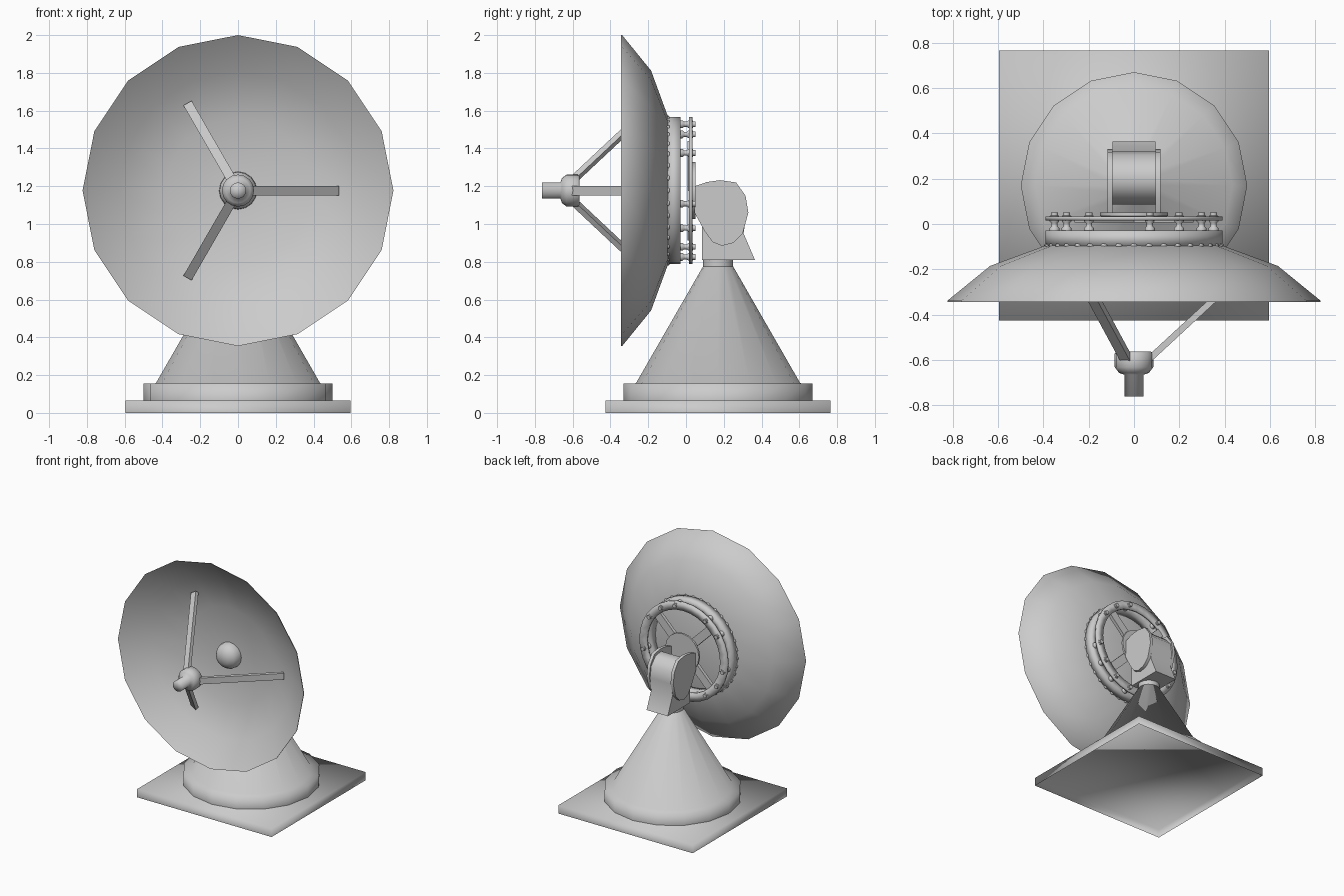
import bpy, bmesh, math
from math import sin, cos, pi, radians
from mathutils import Vector, Matrix

if "Cube" in bpy.data.objects:
    bpy.data.objects.remove(bpy.data.objects["Cube"])

DISH = Vector((0, 0, 1.177))     # dish axis passes through here along y
MAST_Y = 0.17


def finish(bm, name, smooth=None):
    bmesh.ops.remove_doubles(bm, verts=bm.verts, dist=1e-4)
    bmesh.ops.recalc_face_normals(bm, faces=bm.faces)
    me = bpy.data.meshes.new(name)
    bm.to_mesh(me)
    bm.free()
    ob = bpy.data.objects.new(name, me)
    bpy.context.collection.objects.link(ob)
    if smooth:
        bpy.context.view_layer.objects.active = ob
        ob.select_set(True)
        bpy.ops.object.shade_smooth_by_angle(angle=radians(smooth))
        ob.select_set(False)
    return ob


def lathe_into(bm, profile, segs, origin, axis, closed=False):
    """Spin (radius, along) points about the y or z axis."""
    rings = []
    for r, h in profile:
        ring = []
        for i in range(segs):
            a = 2 * pi * i / segs
            p = (r * cos(a), h, r * sin(a)) if axis == 'Y' else (r * cos(a), r * sin(a), h)
            ring.append(bm.verts.new(Vector(p) + Vector(origin)))
        rings.append(ring)
    pairs = list(zip(rings, rings[1:])) + ([(rings[-1], rings[0])] if closed else [])
    for a, b in pairs:
        for i in range(segs):
            j = (i + 1) % segs
            bm.faces.new((a[i], a[j], b[j], b[i]))


def lathe(name, profile, segs, origin, axis='Y', closed=False, smooth=180):
    bm = bmesh.new()
    lathe_into(bm, profile, segs, origin, axis, closed)
    return finish(bm, name, smooth)


def box_into(bm, size, matrix):
    return bmesh.ops.create_cube(bm, size=1, matrix=matrix @ Matrix.Diagonal((*size, 1)))


def side_slab(name, outline, x0, x1, smooth=60):
    """Extrude a (y, z) outline between two x positions."""
    bm = bmesh.new()
    face = bm.faces.new([bm.verts.new((x0, y, z)) for y, z in outline])
    ext = bmesh.ops.extrude_face_region(bm, geom=[face])['geom']
    bmesh.ops.translate(bm, vec=(x1 - x0, 0, 0),
                        verts=[v for v in ext if isinstance(v, bmesh.types.BMVert)])
    return finish(bm, name, smooth)


# Square base plate, open underneath
bm = bmesh.new()
box_into(bm, (1.19, 1.19, 0.066), Matrix.Translation((0, MAST_Y, 0.033)))
bm.normal_update()
bmesh.ops.delete(bm, geom=[f for f in bm.faces if f.normal.z < -.9], context='FACES_ONLY')
finish(bm, "base_plate", 180)

# Pedestal: foot and cone in one smooth turning, then the neck
foot = (0, MAST_Y, 0)
lathe("mast_cone", [(.5, .066), (.5, .155), (.435, .157), (.08, .775), (0, .775)], 16, foot, 'Z')
lathe("mast_neck", [(0, .77), (.08, .77), (.08, .815), (0, .815)], 16, foot, 'Z', smooth=40)

# Mast head: wedge with a rounded top held between two cheeks
side_slab("mast_head", [(.085, .81), (.365, .81), (.305, .95), (.32, 1.05), (.305, 1.14),
                        (.25, 1.2), (.18, 1.21), (.11, 1.17), (.085, 1.05)], -.094, .094)
cheek = [(.045, 1.2), (.11, 1.222), (.18, 1.232), (.265, 1.22), (.315, 1.15), (.33, 1.06),
         (.3, .95), (.25, .9), (.19, .885), (.14, .905), (.1, .96), (.045, 1.06)]
for side, x in (("left", -.118), ("right", .094)):
    side_slab(side + "_cheek", cheek, x, x + .024)

# Dish with a central boss
lathe("dish", [(0, -.09), (.385, -.093), (.635, -.185), (.823, -.338), (.823, -.344),
               (.63, -.2), (.385, -.11), (.1, -.1), (.098, -.135), (.08, -.165),
               (.045, -.187), (0, -.195)], 16, DISH, smooth=75)

# Drum behind the dish, with a row of small rivets
lathe("drum", [(.335, -.1), (.39, -.1), (.39, -.028), (.335, -.028)], 32, DISH, closed=True)
bm = bmesh.new()
for i in range(36):
    a = 2 * pi * i / 36
    m = Matrix.Translation(DISH) @ Matrix.Rotation(-a, 4, 'Y') @ Matrix.Translation((.387, -.095, 0))
    bmesh.ops.create_icosphere(bm, subdivisions=1, radius=1,
                               matrix=m @ Matrix.Diagonal((.011, .01, .018, 1)))
finish(bm, "drum_rivets", 180)

# Back ring, hub and crossed spokes
lathe("back_ring", [(.325, .016), (.39, .016), (.39, .034), (.325, .034)], 32, DISH, closed=True)
lathe("back_hub", [(0, .01), (.15, .035), (.15, .05), (0, .05)], 16, DISH, smooth=40)
bm = bmesh.new()
for a in (45, 135):
    box_into(bm, (.68, .026, .065), Matrix.Translation(DISH + Vector((0, .02, 0)))
             @ Matrix.Rotation(radians(a), 4, 'Y'))
finish(bm, "spokes")

# Spool-shaped bolts joining drum and ring
spool = [(0, -.03), (.022, -.03), (.022, -.018), (.014, -.01), (.014, .004), (.021, .012),
         (.021, .036), (.016, .038), (.016, .05), (0, .05)]
bm = bmesh.new()
for i in range(16):
    if i in (0, 4, 7, 11):
        continue
    a = radians(11.25 + 22.5 * i)
    lathe_into(bm, spool, 10, DISH + Vector((.358 * cos(a), 0, .358 * sin(a))), 'Y')
finish(bm, "ring_bolts", 60)

# Feed horn on three struts
lathe("feed_horn", [(0, -.762), (.043, -.762), (.043, -.665), (.066, -.657), (.085, -.632),
                    (.085, -.572), (.075, -.563), (0, -.563)], 16, DISH)
for i in range(3):
    start, end = Vector((.05, -.612, 0)), Vector((.525, -.173, 0))
    d = end - start
    spin = Matrix.Translation(DISH) @ Matrix.Rotation(radians(-120 * i), 4, 'Y')
    tilt = Matrix.Translation((start + end) / 2) @ Matrix.Rotation(math.atan2(d.y, d.x), 4, 'Z')
    bm = bmesh.new()
    box_into(bm, (d.length, .028, .05), spin @ tilt)
    finish(bm, f"feed_strut_{i + 1}")
